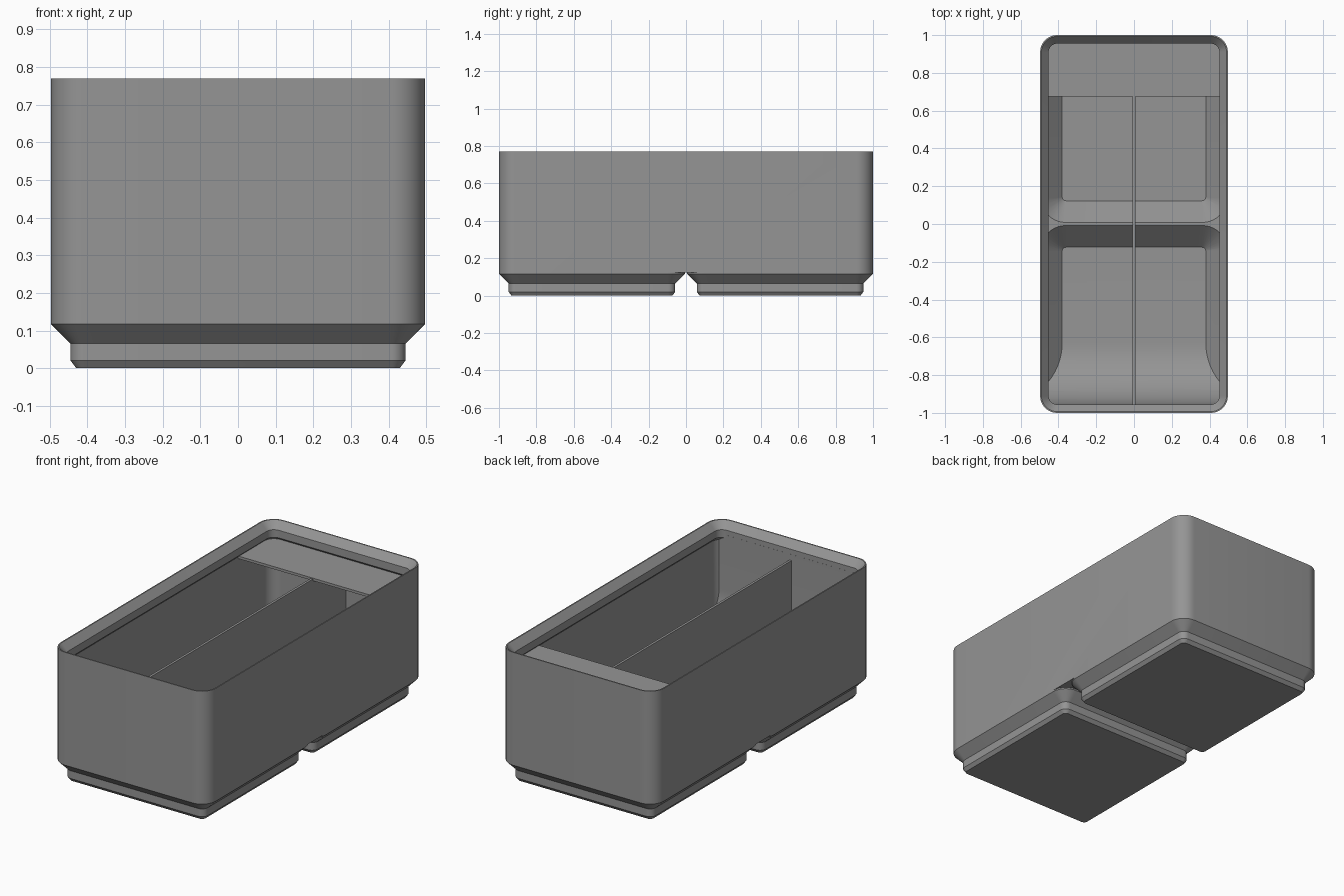
import bpy, bmesh, math

if "Cube" in bpy.data.objects:
    bpy.data.objects.remove(bpy.data.objects["Cube"])

W, D, TOP = 0.497, 1.0, 0.77      # half width, half depth, rim height
CELL = 0.503                      # distance of each foot centre from the middle
FLOOR = 0.05


def finish(name, bm):
    bmesh.ops.recalc_face_normals(bm, faces=bm.faces)
    me = bpy.data.meshes.new(name)
    bm.to_mesh(me)
    bm.free()
    ob = bpy.data.objects.new(name, me)
    bpy.context.collection.objects.link(ob)
    return ob


def rounded_loft(name, rings, cy=0.0, seg=10):
    """Stack rounded rectangles (half x, half y, radius, z) into a closed solid."""
    bm = bmesh.new()
    loops = []
    for hx, hy, r, z in rings:
        loop = []
        for q, (sx, sy) in enumerate([(1, 1), (-1, 1), (-1, -1), (1, -1)]):
            for i in range(seg + 1):
                a = math.pi / 2 * (q + i / seg)
                loop.append(bm.verts.new((sx * (hx - r) + r * math.cos(a),
                                          cy + sy * (hy - r) + r * math.sin(a), z)))
        loops.append(loop)
    for lo, hi in zip(loops, loops[1:]):
        for i in range(len(lo)):
            j = (i + 1) % len(lo)
            bm.faces.new((lo[i], lo[j], hi[j], hi[i]))
    bm.faces.new(loops[0][::-1])
    bm.faces.new(loops[-1])
    return finish(name, bm)


def extrude_x(name, profile, x0, x1):
    """Extrude a (y, z) profile along x."""
    bm = bmesh.new()
    face = bm.faces.new([bm.verts.new((x0, y, z)) for y, z in profile])
    new = bmesh.ops.extrude_face_region(bm, geom=[face])["geom"]
    bmesh.ops.translate(bm, vec=(x1 - x0, 0, 0),
                        verts=[v for v in new if isinstance(v, bmesh.types.BMVert)])
    return finish(name, bm)


def combine(a, b, op):
    """Apply an exact boolean to a and discard b."""
    m = a.modifiers.new("cut", 'BOOLEAN')
    m.operation, m.object, m.solver = op, b, 'EXACT'
    bpy.context.view_layer.update()
    me = bpy.data.meshes.new_from_object(a.evaluated_get(bpy.context.evaluated_depsgraph_get()))
    a.modifiers.clear()
    a.data = me
    bpy.data.objects.remove(b)


def inset(d, z):
    """Body ring moved inward by d."""
    return (W - d, D - d, 0.09 - d, z)


# outer body and two stepped feet
body = rounded_loft("storage_bin", [inset(0, 0.125), inset(0, TOP)])
for side in (-1, 1):
    foot = rounded_loft("foot", [(0.43, 0.43, 0.022, 0), (0.445, 0.445, 0.038, 0.02),
                                 (0.445, 0.445, 0.038, 0.065), (W, W, 0.09, 0.117),
                                 (W, W, 0.09, 0.125), (0.485, 0.485, 0.078, 0.14)],
                        cy=side * CELL)
    combine(body, foot, 'UNION')

# hollow: stacking lip above straight walls
WALL = 0.023
cavity = rounded_loft("cavity", [inset(WALL, 0.165), inset(WALL, 0.663), inset(0.045, 0.685),
                                 inset(0.045, 0.729), inset(0.007, TOP), inset(0.007, TOP + 0.1)])
# sloped pockets reaching down into the feet
for side in (-1, 1):
    pocket = rounded_loft("pocket", [(0.38, 0.38, 0.02, FLOOR), (0.5, 0.5, 0.14, FLOOR + 0.12)],
                          cy=side * CELL)
    limit = rounded_loft("limit", [inset(WALL, -0.1), inset(WALL, 0.4)])
    combine(pocket, limit, 'INTERSECT')
    combine(cavity, pocket, 'UNION')

# parts left standing in the hollow: curved scoop, rear shelf, long divider
R, YW = 0.325, -0.9545
arc = [(YW + R - R * math.sin(math.pi / 2 * i / 16),
        FLOOR + R - R * math.cos(math.pi / 2 * i / 16)) for i in range(17)]
scoop = extrude_x("scoop", [(YW + R, -0.1)] + arc + [(YW, 0.7), (-1.1, 0.7), (-1.1, -0.1)],
                  -0.6, 0.6)
shelf = extrude_x("shelf", [(0.675, 0.655), (1.1, 0.655), (1.1, 0.67), (0.675, 0.67)], -0.6, 0.6)
divider = extrude_x("divider", [(-1.2, -0.2), (1.2, -0.2), (1.2, 0.665), (-1.2, 0.665)],
                    -0.007, 0.007)
for part in (scoop, shelf, divider):
    combine(cavity, part, 'DIFFERENCE')
combine(body, cavity, 'DIFFERENCE')

# material and shading
grey = bpy.data.materials.new("grey")
grey.diffuse_color = (0.3, 0.3, 0.3, 1)
grey.use_nodes = True
grey.node_tree.nodes["Principled BSDF"].inputs["Base Color"].default_value = grey.diffuse_color
body.data.materials.clear()
body.data.materials.append(grey)
for p in body.data.polygons:
    p.material_index = 0
bpy.context.view_layer.objects.active = body
body.select_set(True)
bpy.ops.object.shade_smooth_by_angle(angle=math.radians(30))
